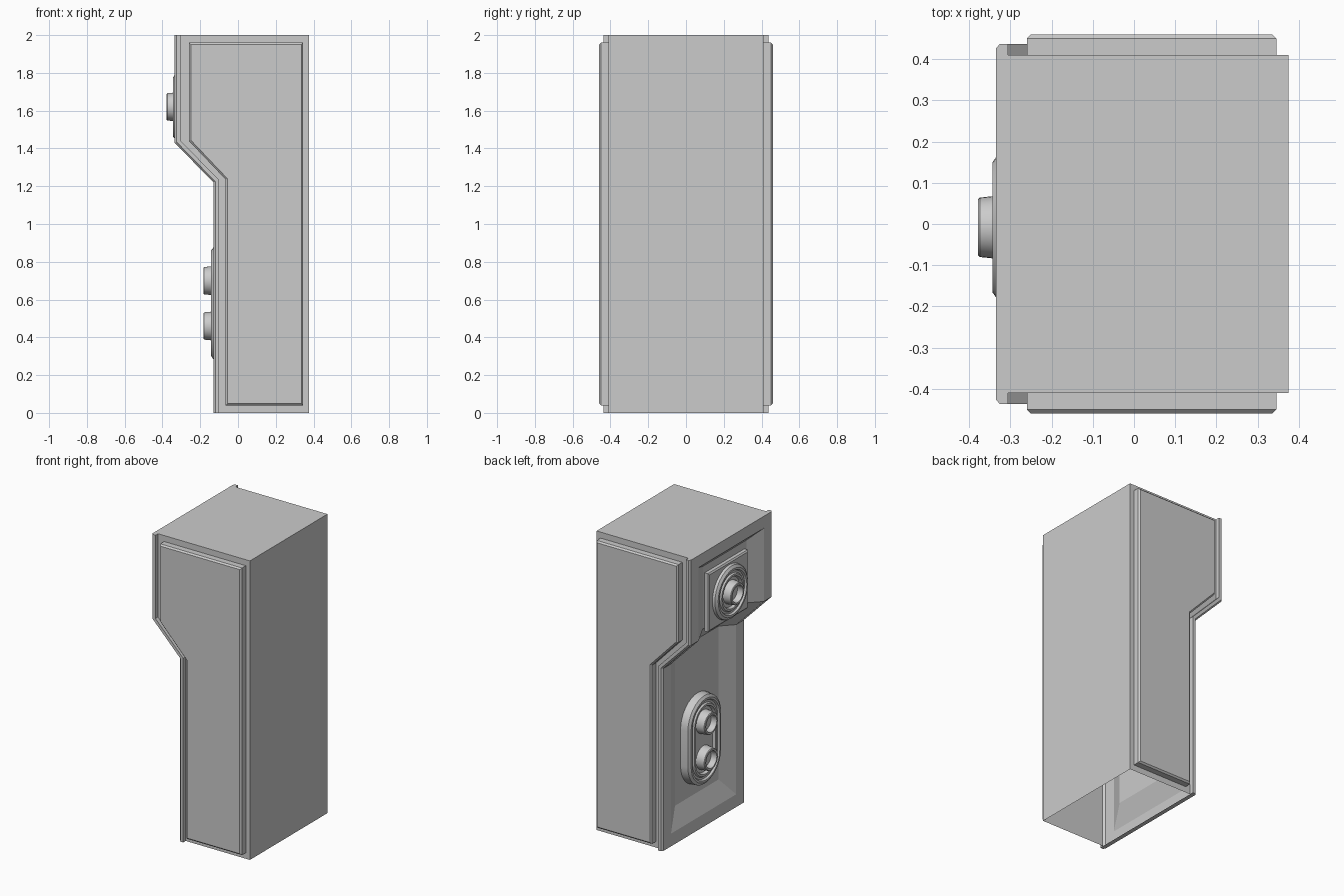
import bpy, bmesh, math

cube = bpy.data.objects.get("Cube")
if cube:
    bpy.data.objects.remove(cube)

mat = bpy.data.materials.new("light_grey")
mat.use_nodes = True
GREY = (0.6, 0.6, 0.6, 1)
mat.diffuse_color = GREY
mat.node_tree.nodes["Principled BSDF"].inputs["Base Color"].default_value = GREY

# Key dimensions
UPPER, LOWER, BACK = -0.335, -0.13, 0.375
BEND_TOP, BEND_LOW, HEIGHT, WALL = 1.43, 1.22, 2.0, 0.41
RECESS = 0.05


def finish(name, bm, smooth=False):
    bmesh.ops.remove_doubles(bm, verts=bm.verts, dist=1e-5)
    bmesh.ops.recalc_face_normals(bm, faces=bm.faces)
    mesh = bpy.data.meshes.new(name)
    bm.to_mesh(mesh)
    bm.free()
    mesh.materials.append(mat)
    ob = bpy.data.objects.new(name, mesh)
    bpy.context.collection.objects.link(ob)
    if smooth:
        bpy.ops.object.select_all(action='DESELECT')
        ob.select_set(True)
        bpy.context.view_layer.objects.active = ob
        bpy.ops.object.shade_smooth_by_angle(angle=math.radians(35))
    return ob


def bridge(bm, a, b, skip=()):
    n = len(a)
    for i in range(n):
        if i not in skip:
            j = (i + 1) % n
            bm.faces.new((a[i], a[j], b[j], b[i]))


# Cabinet shell, open underneath, with a lipped frame and sloping recess
def frame_ring(bm, depth, y, top=HEIGHT, low=0.0):
    rise = depth * math.tan(math.radians(22.5))
    path = [(UPPER + depth, top), (UPPER + depth, BEND_TOP + rise),
            (LOWER + depth, BEND_LOW + rise), (LOWER + depth, low)]
    left = [bm.verts.new((x, y, z)) for x, z in path]
    right = [bm.verts.new((x, -y, z)) for x, z in reversed(path)]
    return left + right


bm = bmesh.new()
rings = [frame_ring(bm, 0.03, WALL), frame_ring(bm, 0.03, 0.437),
         frame_ring(bm, 0.01, 0.437), frame_ring(bm, 0, 0.425),
         frame_ring(bm, 0, 0.345, 1.92, 0.085),
         frame_ring(bm, RECESS, 0.23, 1.87, 0.215)]
for k, (a, b) in enumerate(zip(rings, rings[1:])):
    bridge(bm, a, b, skip=(3, 7) if k == 0 else ())
floor = rings[-1]
for i in range(3):
    bm.faces.new((floor[i], floor[i + 1], floor[6 - i], floor[7 - i]))
rear = [bm.verts.new((BACK, y, z)) for y, z in
        ((WALL, 0), (WALL, HEIGHT), (-WALL, HEIGHT), (-WALL, 0))]
first = rings[0]
bm.faces.new(first[:4] + rear[:2])
bm.faces.new(first[4:] + rear[2:])
bm.faces.new(rear)
bm.faces.new((first[0], rear[1], rear[2], first[7]))
finish("cabinet_shell", bm)

# Raised side panels with a chamfered rim
outline = [(-0.26, 1.96), (0.345, 1.96), (0.345, 0.04),
           (-0.065, 0.04), (-0.065, 1.235), (-0.26, 1.44)]
for side, name in ((1, "rear_side_panel"), (-1, "front_side_panel")):
    bm = bmesh.new()
    base = [bm.verts.new((x, side * WALL, z)) for x, z in outline]
    rim = [bm.verts.new((x, side * 0.45, z)) for x, z in outline]
    bridge(bm, base, rim)
    face = bm.faces.new(rim)
    face.normal_update()
    bmesh.ops.inset_region(bm, faces=[face], thickness=0.01, use_even_offset=True)
    for v in face.verts:
        v.co.y = side * 0.46
    finish(name, bm)

# Raised block behind the upper fitting
bm = bmesh.new()
levels = []
for x, grow in ((UPPER + RECESS, 0.0), (-0.308, 0.0), (-0.315, -0.01)):
    y, z = 0.21 + grow, 0.195 + grow
    levels.append([bm.verts.new((x, sy * y, 1.625 + sz * z))
                   for sy, sz in ((1, 1), (1, -1), (-1, -1), (-1, 1))])
for a, b in zip(levels, levels[1:]):
    bridge(bm, a, b)
bm.faces.new(levels[-1])
finish("upper_mount_block", bm)


# Round or stadium-shaped fittings, lofted from (radius, x) profiles
def loft(name, profile, zc, half=0.0, yc=-0.008, seg=16):
    bm = bmesh.new()
    loops = []
    for r, x in profile:
        loop = []
        for end in (0, 1):
            for i in range(seg + 1):
                t = math.pi * (end + i / seg)
                z = zc + r * math.sin(t) + (half if end == 0 else -half)
                loop.append(bm.verts.new((x, yc + r * math.cos(t), z)))
        loops.append(loop)
    for a, b in zip(loops, loops[1:]):
        bridge(bm, a, b)
    bm.faces.new(loops[-1])
    bmesh.ops.dissolve_degenerate(bm, dist=1e-5, edges=bm.edges)
    return finish(name, bm, smooth=True)


def flange(name, base, front, zc, half=0.0):
    steps = ((0.175, 0.012), (0.158, 0.0), (0.145, 0.0), (0.138, 0.012),
             (0.125, 0.012), (0.118, 0.002), (0.105, 0.002), (0.098, 0.02))
    loft(name, [(0.18, base)] + [(r, front + d) for r, d in steps], zc, half)


def knob(name, front, zc):
    steps = ((0.078, 0.06), (0.072, 0.004), (0.068, 0.0),
             (0.056, 0.0), (0.052, 0.04))
    loft(name, [(r, front + d) for r, d in steps], zc)


flange("upper_flange", -0.313, -0.343, 1.62)
knob("upper_socket", -0.378, 1.62)
flange("lower_flange", LOWER + RECESS, -0.143, 0.58, 0.12)
for name, z in (("lower_socket_top", 0.70), ("lower_socket_bottom", 0.46)):
    knob(name, -0.183, z)
